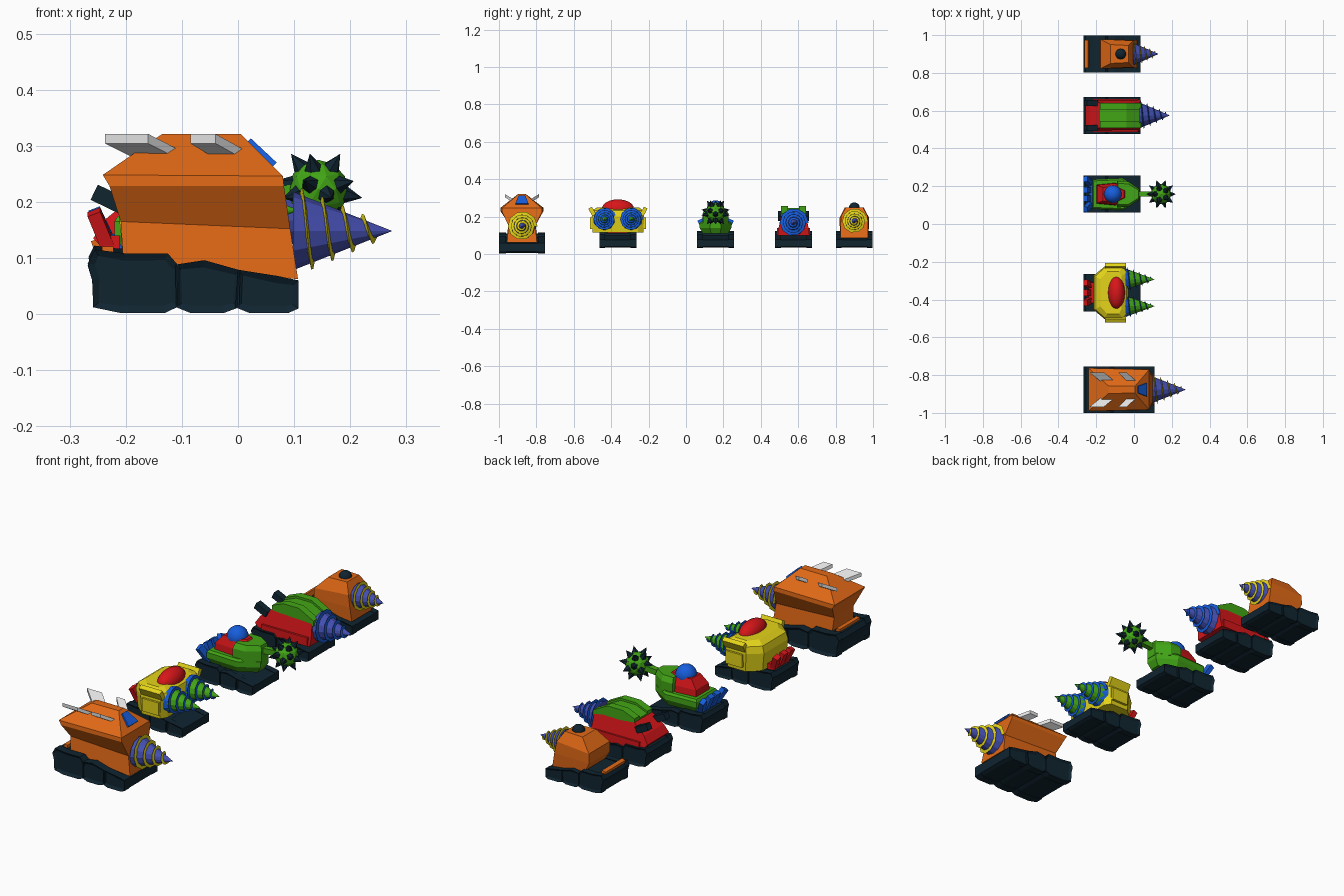
import bpy, bmesh, math
from mathutils import Vector, Matrix

if "Cube" in bpy.data.objects:
    bpy.data.objects.remove(bpy.data.objects["Cube"])


def mat(name, rgb):
    m = bpy.data.materials.new(name)
    m.diffuse_color = (*rgb, 1)
    m.use_nodes = True
    m.node_tree.nodes["Principled BSDF"].inputs["Base Color"].default_value = m.diffuse_color
    return m


ORANGE = mat("orange", (0.75, 0.14, 0.008))
DARK = mat("dark navy", (0.005, 0.018, 0.03))
RED = mat("red", (0.68, 0.008, 0.01))
GREEN = mat("green", (0.055, 0.38, 0.008))
BLUE = mat("blue", (0.008, 0.11, 0.72))
VIOLET = mat("violet blue", (0.06, 0.08, 0.45))
YELLOW = mat("yellow", (0.78, 0.66, 0.01))
WHITE = mat("white", (0.75, 0.75, 0.75))


def finish(name, bm, m, smooth=False):
    bmesh.ops.recalc_face_normals(bm, faces=bm.faces[:])
    me = bpy.data.meshes.new(name)
    bm.to_mesh(me)
    bm.free()
    me.materials.append(m)
    for p in me.polygons:
        p.use_smooth = smooth
    ob = bpy.data.objects.new(name, me)
    bpy.context.collection.objects.link(ob)
    return ob


def loft(name, loops, m, inset=None):
    """Skin closed loops of equal length and cap both ends."""
    bm = bmesh.new()
    rows = [[bm.verts.new(p) for p in lp] for lp in loops]
    n = len(rows[0])
    for a, b in zip(rows, rows[1:]):
        for i in range(n):
            j = (i + 1) % n
            bm.faces.new((a[i], a[j], b[j], b[i]))
    caps = [bm.faces.new(rows[0]), bm.faces.new(rows[-1])]
    bmesh.ops.recalc_face_normals(bm, faces=bm.faces[:])
    if inset:
        for c in caps:
            bmesh.ops.inset_region(bm, faces=[c], thickness=inset[0], depth=-inset[1])
    return finish(name, bm, m)


def tiers(name, cy, rows, m):
    """Rows: back half width, front half width, x back, x front, z back, z front."""
    return loft(name, [[(x0, cy - hb, z0), (x1, cy - hf, z1), (x1, cy + hf, z1), (x0, cy + hb, z0)]
                       for hb, hf, x0, x1, z0, z1 in rows], m)


def plan(name, cy, pts, levels, m):
    """Half plan (x, half width) mirrored in y; levels: z, x scale about centre, width scale."""
    full = pts + [(x, -h) for x, h in reversed(pts)]
    cx = (pts[0][0] + pts[-1][0]) / 2
    return loft(name, [[(cx + (x - cx) * sx, cy + h * sy, z) for x, h in full]
                       for z, sx, sy in levels], m)


def side(name, cy, pts, m):
    """Side profile (x, z, half width) spanned across the vehicle."""
    return loft(name, [[(x, cy + s * h, z) for x, z, h in pts] for s in (-1, 1)], m)


def box(name, c, size, m, pitch=0, roll=0):
    bm = bmesh.new()
    M = (Matrix.Translation(c) @ Matrix.Rotation(roll, 4, 'X') @ Matrix.Rotation(pitch, 4, 'Y')
         @ Matrix.Diagonal((*size, 1)))
    bmesh.ops.create_cube(bm, size=1, matrix=M)
    return finish(name, bm, m)


def dome(name, c, size, m):
    bm = bmesh.new()
    M = Matrix.Translation(c) @ Matrix.Diagonal((*size, 1))
    bmesh.ops.create_uvsphere(bm, u_segments=20, v_segments=12, radius=1, matrix=M)
    return finish(name, bm, m, True)


def cone(name, base, tip, r, m, seg=10):
    base, tip = Vector(base), Vector(tip)
    d = tip - base
    bm = bmesh.new()
    M = Matrix.Translation((base + tip) / 2) @ d.to_track_quat('Z', 'Y').to_matrix().to_4x4()
    bmesh.ops.create_cone(bm, cap_ends=True, segments=seg, radius1=r, radius2=0,
                          depth=d.length, matrix=M)
    return finish(name, bm, m)


def drill(name, x, y, z, r, length, m, blade, turns=4):
    cone(name + "_cone", (x, y, z), (x + length, y, z), r, m, 12)
    loops, n = [], turns * 10
    for i in range(n + 1):
        t = 0.04 + 0.82 * i / n
        a = math.tau * turns * i / n
        ri = r * (1 - t) * 0.92
        ro = r * (1 - t) * 1.12 + r * 0.12
        w = r * 0.055
        loops.append([(x + t * length + dx, y + q * math.cos(a), z + q * math.sin(a))
                      for dx, q in ((-w, ri), (0, ro), (w, ri))])
    loft(name + "_spiral_blade", loops, blade)


# Track wheel outlines (x, z), large size
WHEELS = [
    [(-.258, .012), (-.21, .002), (-.13, .002), (-.105, .014), (-.105, .085), (-.125, .108),
     (-.2, .108), (-.255, .115), (-.268, .09), (-.26, .06)],
    [(-.11, .012), (-.085, .002), (-.025, .002), (.002, .012), (.004, .078), (-.06, .096), (-.112, .088)],
    [(-.005, .012), (.02, .002), (.09, .002), (.108, .01), (.108, .06), (.07, .068), (0, .079)],
]


def tracks(name, cy, s, dx, dz):
    for k, w in enumerate(WHEELS):
        pts = [(x * s + dx, z * s + dz) for x, z in w]
        for sg in (-1, 1):
            loft(f"{name}_track_{k}", [[(x, cy + sg * h * s, z) for x, z in pts] for h in (.085, .123)],
                 DARK, (.013 * s, .007 * s))
        zc = sum(p[1] for p in pts) / len(pts)
        side(f"{name}_undercarriage_{k}", cy, [(x, zc + (z - zc) * .9, .09 * s) for x, z in pts], DARK)


# --- Large orange drill tank ---
Y = -.877
tracks("large_tank", Y, 1, 0, 0)
tiers("large_tank_hull", Y, [
    (.08, .08, -.205, .107, .1, .062), (.072, .072, -.209, .093, .165, .152),
    (.114, .108, -.229, .082, .228, .228), (.114, .106, -.241, .08, .248, .246),
    (.02, .018, -.135, .005, .321, .321)], ORANGE)
box("large_tank_rear_bar", (-.232, Y, .112), (.02, .15, .016), ORANGE)
loft("large_tank_front_window", [[(.02 + d, Y - .018, .31 + d), (.02 + d, Y + .018, .31 + d),
      (.066 + d, Y + .035, .267 + d), (.066 + d, Y - .035, .267 + d)] for d in (-.004, .003)], BLUE)
for sg in (-1, 1):
    for k, (a, b, c, d) in enumerate([(-.237, -.16, -.09, -.165), (-.085, -.04, .025, -.025)]):
        loft(f"large_tank_roof_vane_{k}", [[(a, Y + sg * .092, .312 + e), (b, Y + sg * .092, .312 + e),
              (c, Y + sg * .034, .276 + e), (d, Y + sg * .034, .276 + e)] for e in (-.008, .009)], WHITE)
drill("large_tank_drill", .098, Y, .148, .07, .177, VIOLET, YELLOW)

# --- Yellow twin drill tank ---
Y = -.364
tracks("twin_tank", Y, .8, -.052, .03)
plan("twin_tank_hull", Y, [(-.215, .09), (-.155, .14), (-.05, .14), (-.03, .11)],
     [(.115, .9, .97), (.2, 1, 1), (.232, .9, .97), (.25, .6, .8)], YELLOW)
for sg in (-1, 1):
    box("twin_tank_side_pod", (-.098, Y + sg * .138, .228), (.11, .022, .045), YELLOW, 0, -sg * .5)
    box("twin_tank_side_panel", (-.098, Y + sg * .141, .165), (.085, .016, .06), YELLOW)
    drill("twin_tank_drill", -.04, Y + sg * .071, .185, .055, .15, GREEN, BLUE, 4)
    cone("twin_tank_drill_collar", (-.045, Y + sg * .071, .185), (.06, Y + sg * .071, .185), .062, BLUE, 10)
dome("twin_tank_canopy", (-.093, Y, .242), (.045, .086, .05), RED)
for k in (-1, 0, 1):
    box("twin_tank_exhaust", (-.243, Y + k * .045, .148), (.024, .032, .075), RED, -.38, -k * .25)
box("twin_tank_exhaust_base", (-.225, Y, .125), (.03, .11, .03), RED)

# --- Green spiked ball tank ---
Y = .158
tracks("ball_tank", Y, .8, -.052, .03)
plan("ball_tank_hull", Y, [(-.22, .078), (-.06, .085), (.028, .03)],
     [(.11, .85, .8), (.14, 1, 1), (.165, 1, 1), (.175, .95, .9)], GREEN)
plan("ball_tank_prow", Y, [(-.09, .07), (-.03, .068), (.03, .026)],
     [(.16, 1, 1), (.215, 1, 1), (.238, .9, .8)], GREEN)
plan("ball_tank_cabin", Y, [(-.2, .05), (-.1, .06), (-.015, .025)],
     [(.165, 1, 1), (.205, .95, .95), (.245, .6, .7)], RED)
dome("ball_tank_canopy", (-.112, Y, .24), (.047, .047, .047), BLUE)
for sg in (-1, 1):
    for k, h in enumerate((.022, .066)):
        box(f"ball_tank_exhaust_{k}", (-.242, Y + sg * h, .15), (.022, .032, .075), BLUE, -.4, -sg * .45 * k)
box("ball_tank_exhaust_base", (-.222, Y, .128), (.03, .12, .03), BLUE)
box("ball_tank_arm", (.055, Y, .214), (.09, .026, .026), GREEN, -.08)
C = Vector((.143, Y, .222))
bm = bmesh.new()
bmesh.ops.create_icosphere(bm, subdivisions=1, radius=1)
dirs = [f.normal.copy() for f in bm.faces]
bm.free()
bm = bmesh.new()
bmesh.ops.create_icosphere(bm, subdivisions=2, radius=.053, matrix=Matrix.Translation(C))
finish("spiked_ball", bm, GREEN)
for d in dirs:
    cone("ball_spike", C + d * .042, C + d * .08, .019, DARK, 6)

# --- Red tank with green roof band ---
Y = .575
tracks("red_tank", Y, .8, -.052, .03)
side("red_tank_hull", Y, [(-.225, .1, .085), (-.258, .135, .08), (-.235, .17, .074), (-.18, .215, .066),
     (-.12, .238, .06), (-.04, .238, .06), (.03, .2, .066), (.035, .14, .08), (.03, .1, .085)], RED)
band = [(-.18, .2), (-.18, .222), (-.12, .246), (-.04, .246), (.037, .206), (.037, .18)]
side("red_tank_roof_band", Y, [(x, z, .058) for x, z in band], GREEN)
for sg in (-1, 1):
    side("red_tank_roof_rib", Y + sg * .048, [(x, z + .01, .018) for x, z in band], GREEN)
    box("red_tank_rear_exhaust", (-.227, Y + sg * .066, .203), (.065, .032, .03), DARK, .45)
    box("red_tank_skirt", (-.1, Y + sg * .078, .12), (.24, .02, .04), RED)
drill("red_tank_drill", .03, Y, .167, .068, .16, VIOLET, BLUE)

# --- Small orange drill tank ---
Y = .9
tracks("small_tank", Y, .8, -.052, .03)
tiers("small_tank_hull", Y, [
    (.074, .074, -.155, .015, .105, .085), (.078, .074, -.18, .005, .15, .15),
    (.078, .07, -.178, -.005, .195, .205), (.05, .045, -.125, -.03, .25, .25)], ORANGE)
dome("small_tank_hatch", (-.07, Y, .25), (.028, .028, .026), DARK)
box("small_tank_rear_bar", (-.25, Y, .122), (.018, .15, .022), ORANGE, -.3)
drill("small_tank_drill", -.005, Y, .175, .06, .135, VIOLET, YELLOW)
